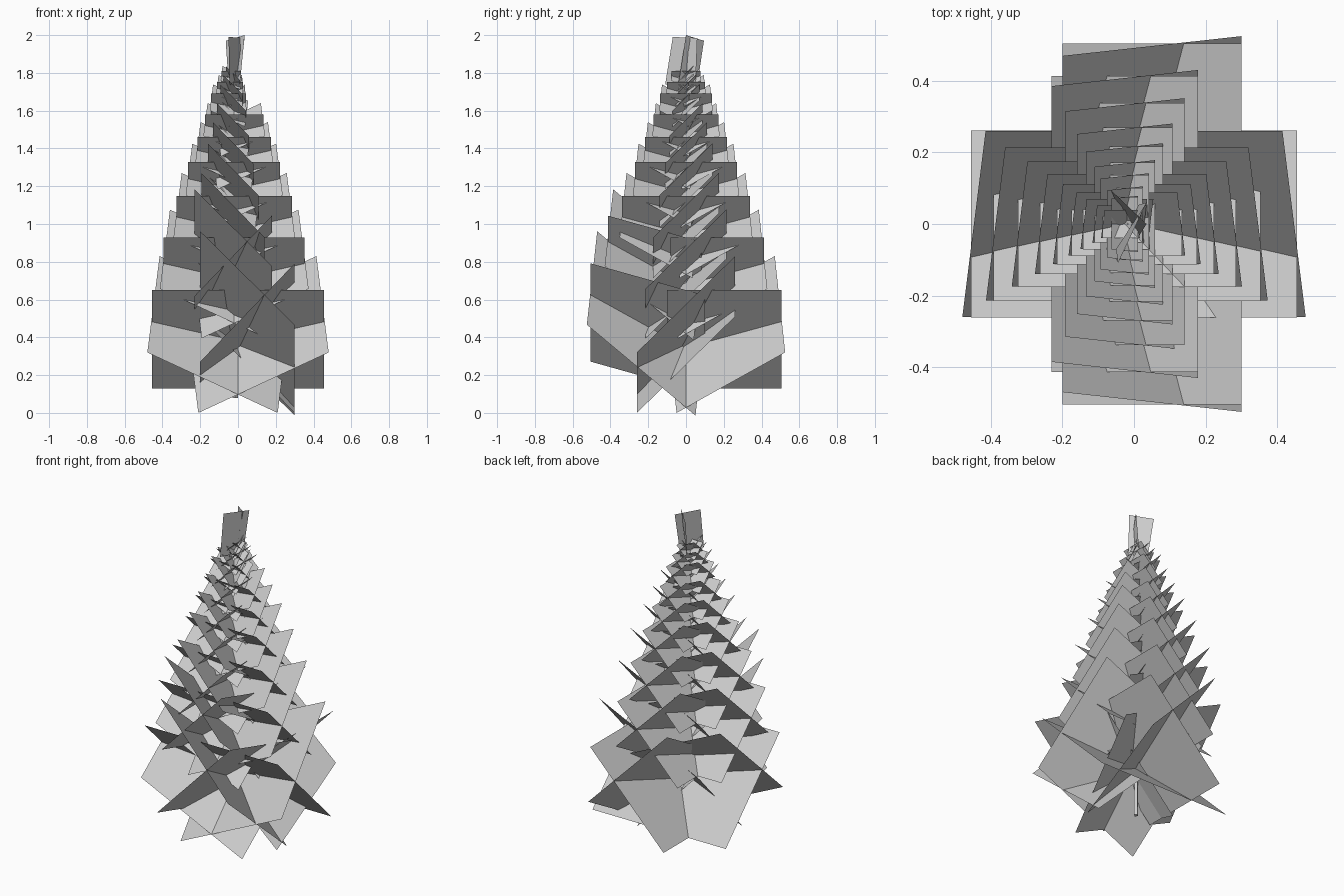
import bpy, bmesh
from mathutils import Vector

if "Cube" in bpy.data.objects:
    bpy.data.objects.remove(bpy.data.objects["Cube"])

# (scale, centre height) of every foliage tier, bottom to top
TIERS = [(1, .39), (.82, .715), (.67, .975), (.535, 1.19), (.43, 1.35),
         (.34, 1.49), (.27, 1.62), (.2, 1.70), (.15, 1.77)]

# card corners as (outward, sideways, up), relative to the tier centre
X_CARDS = [
    [(.48, -.26, -.07), (.415, .26, .44), (-.275, .26, .12), (-.21, -.26, -.39)],
    [(.455, -.262, .26), (.455, .262, -.26), (-.22, .262, -.26), (-.22, -.262, .26)],
]
Y_CARDS = [
    [(.525, .25, -.07), (.47, -.25, .44), (-.105, -.25, .12), (-.05, .25, -.39)],
    [(.505, .25, .26), (.505, -.25, -.26), (-.1, -.25, -.26), (-.1, .25, .26)],
]


def make_cards(name, quads):
    bm = bmesh.new()
    for q in quads:
        bm.faces.new([bm.verts.new(p) for p in q])
    me = bpy.data.meshes.new(name)
    bm.to_mesh(me)
    bm.free()
    ob = bpy.data.objects.new(name, me)
    bpy.context.collection.objects.link(ob)
    return ob


# Foliage tiers: four branches, each a pair of crossed cards
for i, (s, zc) in enumerate(TIERS):
    cx = 0 if i == 0 else -.02
    quads = []
    for sign in (-1, 1):
        reach = .5 if (i >= 6 and sign > 0) else 1
        for card in X_CARDS:
            quads.append([(cx + sign * u * s * reach, v * s, zc + w * s)
                          for u, v, w in card])
        # the two lowest front branches lift toward their tips
        lift = .28 if (i < 2 and sign < 0) else 0
        ycx = .05 if i == 0 else -.026
        for card in Y_CARDS:
            quads.append([(ycx + v * s, sign * u * s, zc + (w + lift * u) * s)
                          for u, v, w in card])
    make_cards(f"foliage_tier_{i + 1}", quads)

# Leader: crossed upright cards at the tip
make_cards("leader_shoot", [
    [(-.045, -.11, 1.74), (.0, .05, 1.72), (.035, .06, 1.985), (-.05, -.07, 1.99)],
    [(-.05, .06, 1.74), (.01, -.04, 1.74), (.035, 0, 2.0), (-.065, .095, 1.97)],
])

# Trunk: thin tapered stem
bpy.ops.mesh.primitive_cone_add(vertices=4, radius1=.014, radius2=.005,
                                depth=1.7, location=(-.015, 0, .93))
bpy.context.object.name = "trunk"
